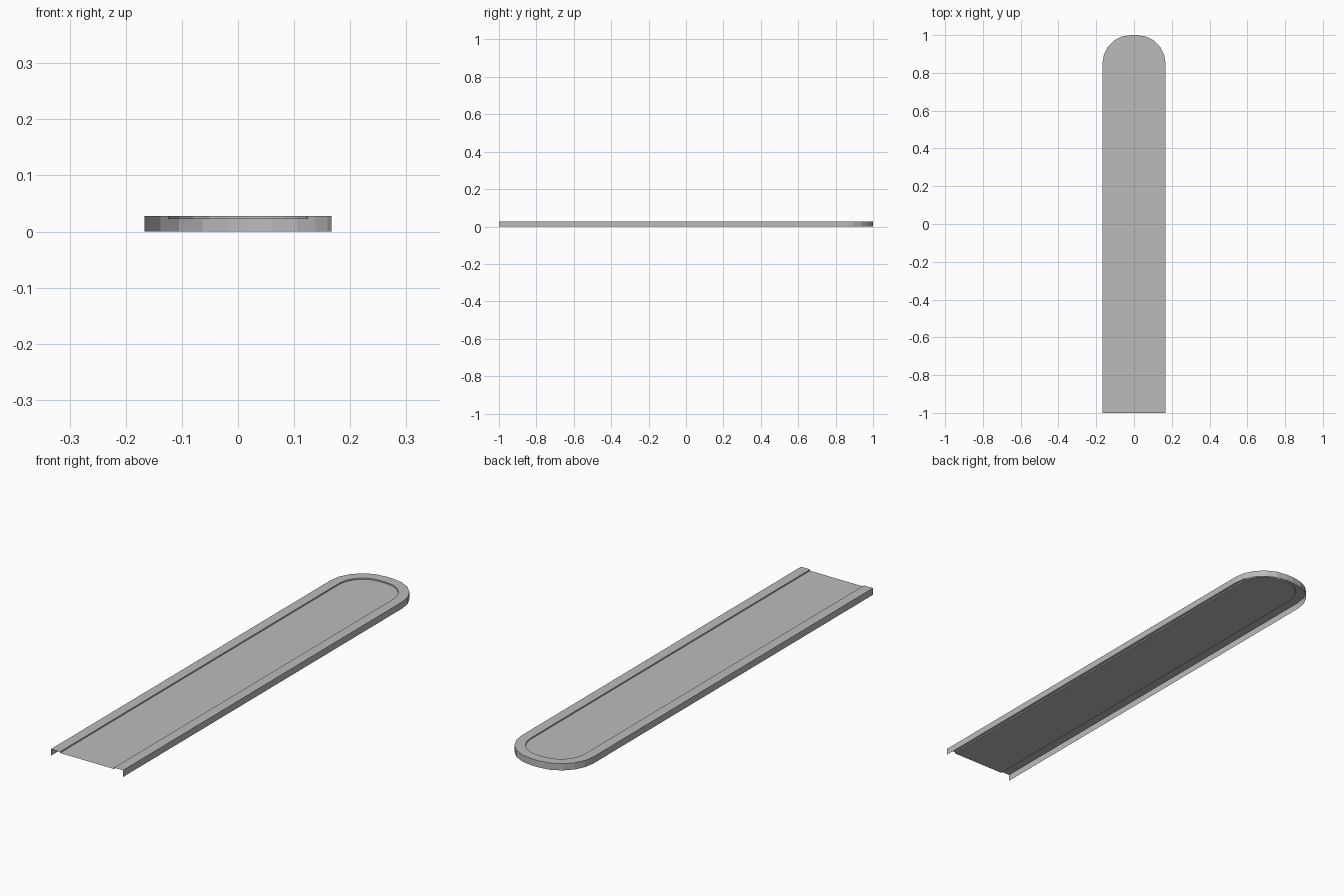
import bpy, bmesh
from math import sin, cos, pi

cube = bpy.data.objects.get("Cube")
if cube:
    bpy.data.objects.remove(cube, do_unlink=True)

HALF_WIDTH, RADIUS, RIM = 0.167, 0.15, 0.042
TOP, FLOOR = 0.028, 0.0225
STEPS = 5

grey = bpy.data.materials.new("grey")
grey.use_nodes = True
colour = (0.5, 0.5, 0.5, 1)
grey.diffuse_color = colour
grey.node_tree.nodes["Principled BSDF"].inputs["Base Color"].default_value = colour


def outline(bm, inset, z):
    """Open-fronted outline with two rounded back corners."""
    cx, cy, r = HALF_WIDTH - RADIUS, 1 - RADIUS, RADIUS - inset
    half = [(cx + r, -1)]
    for i in range(STEPS + 1):
        a = pi / 2 * i / STEPS
        half.append((cx + r * cos(a), cy + r * sin(a)))
    points = half + [(-x, y) for x, y in reversed(half)]
    return [bm.verts.new((x, y, z)) for x, y in points]


# Thin shell: outer skirt, flat rim, recess step, recessed floor
bm = bmesh.new()
loops = [outline(bm, 0, 0), outline(bm, 0, TOP),
         outline(bm, RIM, TOP), outline(bm, RIM, FLOOR)]
for a, b in zip(loops, loops[1:]):
    for i in range(len(a) - 1):
        bm.faces.new((a[i], a[i + 1], b[i + 1], b[i]))
bm.faces.new(loops[-1])

mesh = bpy.data.meshes.new("tray_shell")
bm.to_mesh(mesh)
bm.free()
mesh.materials.append(grey)
tray = bpy.data.objects.new("tray_shell", mesh)
bpy.context.collection.objects.link(tray)
